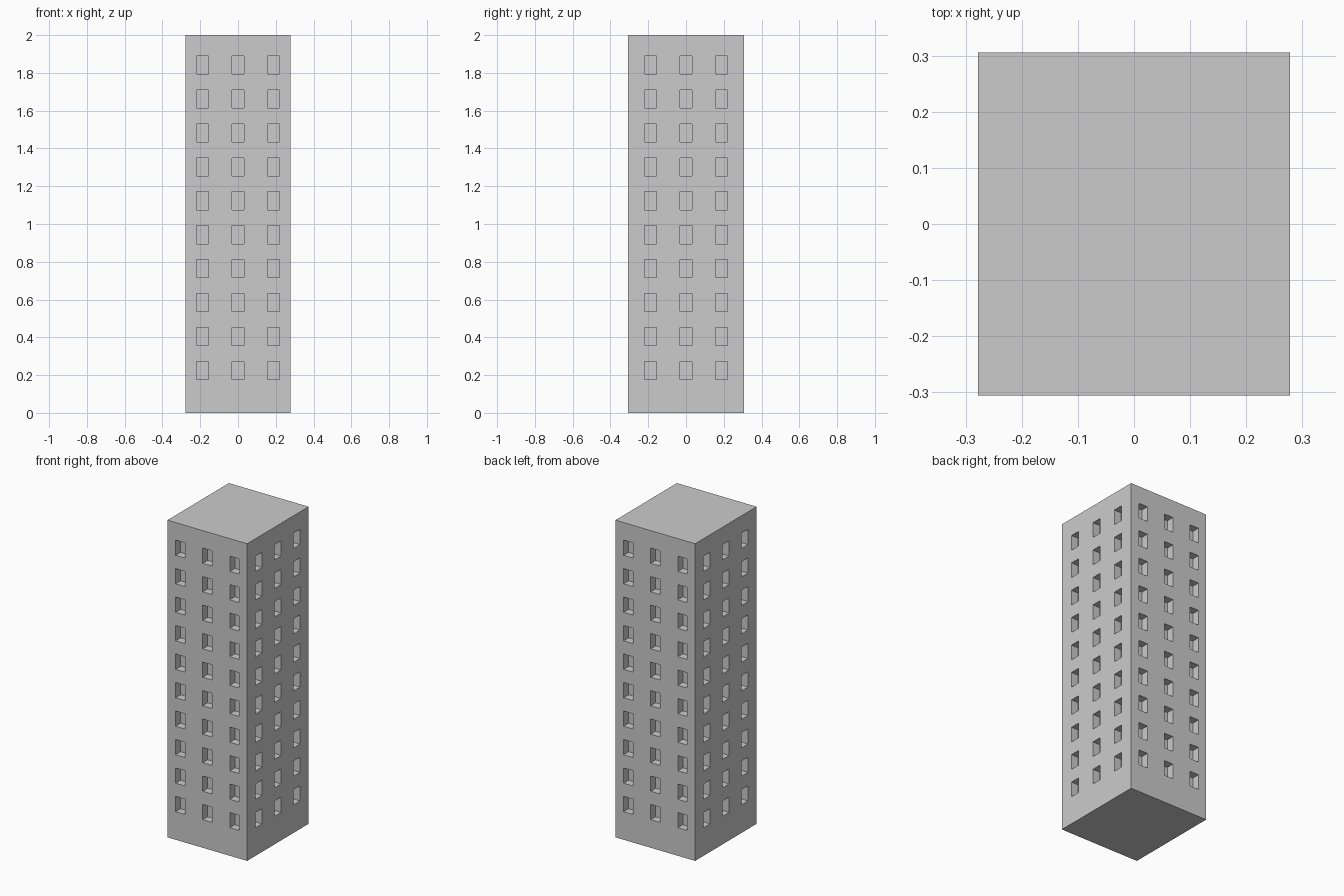
import bpy, bmesh, math
from mathutils import Matrix, Vector

if "Cube" in bpy.data.objects:
    bpy.data.objects.remove(bpy.data.objects["Cube"])

HALF_X, HALF_Y, HEIGHT = 0.278, 0.306, 2.0
WIN_W, WIN_H, DEPTH = 0.064, 0.096, 0.05
COLUMNS = [-0.189, 0.0, 0.189]
ROWS = [0.225 + 0.1796 * i for i in range(10)]


def breaks(start, end, centres, size):
    """Grid lines along one direction: every odd cell is a window."""
    lines = [start]
    for c in centres:
        lines += [c - size / 2, c + size / 2]
    return lines + [end]


def add_wall(bm, half_width, distance, angle):
    """One facade facing -y, turned about z, with recessed windows."""
    us = breaks(-half_width, half_width, COLUMNS, WIN_W)
    zs = breaks(0, HEIGHT, ROWS, WIN_H)
    turn = Matrix.Rotation(angle, 3, 'Z')

    def quad(points):
        bm.faces.new([bm.verts.new(turn @ Vector(p)) for p in points])

    for i in range(len(us) - 1):
        for j in range(len(zs) - 1):
            cell = [(us[i], zs[j]), (us[i + 1], zs[j]),
                    (us[i + 1], zs[j + 1]), (us[i], zs[j + 1])]
            outer = [(u, -distance, z) for u, z in cell]
            if i % 2 and j % 2:
                inner = [(u, -distance + DEPTH, z) for u, z in cell]
                quad(inner)
                for k in range(4):
                    n = (k + 1) % 4
                    quad([outer[k], outer[n], inner[n], inner[k]])
            else:
                quad(outer)


# Four facades
bm = bmesh.new()
for k in range(4):
    size = (HALF_X, HALF_Y) if k % 2 == 0 else (HALF_Y, HALF_X)
    add_wall(bm, *size, k * math.pi / 2)
bmesh.ops.remove_doubles(bm, verts=bm.verts, dist=1e-4)

# Flat roof and base close the open rims
bmesh.ops.holes_fill(bm, edges=[e for e in bm.edges if e.is_boundary], sides=0)
bmesh.ops.recalc_face_normals(bm, faces=bm.faces)

mesh = bpy.data.meshes.new("tower_block")
bm.to_mesh(mesh)
bm.free()
tower = bpy.data.objects.new("tower_block", mesh)
bpy.context.collection.objects.link(tower)
